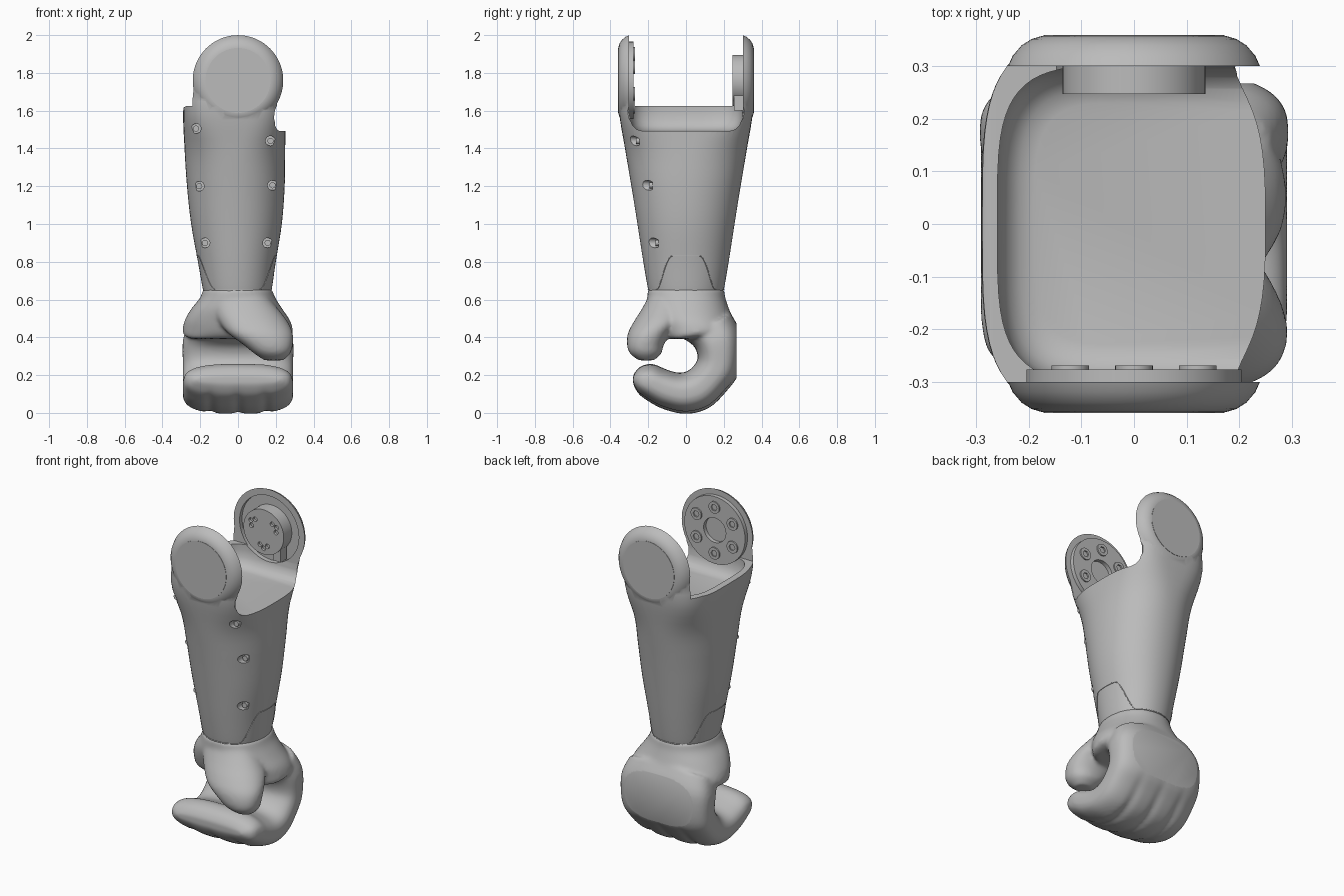
import bpy, bmesh, math
from mathutils import Vector

cube = bpy.data.objects.get("Cube")
if cube:
    bpy.data.objects.remove(cube)

grey = bpy.data.materials.new("plain_grey")
grey.use_nodes = True
grey.diffuse_color = (0.5, 0.5, 0.5, 1)
grey.node_tree.nodes["Principled BSDF"].inputs["Base Color"].default_value = grey.diffuse_color


# ---- helpers ----
def link(name, bm):
    bmesh.ops.recalc_face_normals(bm, faces=bm.faces)
    mesh = bpy.data.meshes.new(name)
    bm.to_mesh(mesh)
    bm.free()
    mesh.materials.append(grey)
    obj = bpy.data.objects.new(name, mesh)
    bpy.context.collection.objects.link(obj)
    return obj


def add_loft(bm, rings):
    rows = [[bm.verts.new(p) for p in ring] for ring in rings]
    n = len(rows[0])
    for a, b in zip(rows, rows[1:]):
        for i in range(n):
            j = (i + 1) % n
            bm.faces.new((a[i], a[j], b[j], b[i]))
    bm.faces.new(rows[0])
    bm.faces.new(rows[-1][::-1])


def loft(name, rings):
    bm = bmesh.new()
    add_loft(bm, rings)
    return link(name, bm)


def turned(name, x, z, profile, seg=48):
    """Solid turned about an axis along y; profile holds (y, radius)."""
    ang = [math.tau * i / seg for i in range(seg)]
    return loft(name, [[(x + r * math.cos(a), y, z + r * math.sin(a)) for a in ang]
                       for y, r in profile])


def disc(name, x, z, y0, y1, r, seg=24):
    return turned(name, x, z, [(y0, r), (y1, r)], seg)


def box(name, x0, x1, y0, y1, z0, z1):
    return loft(name, [[(x0, y0, z), (x1, y0, z), (x1, y1, z), (x0, y1, z)] for z in (z0, z1)])


def apply_mods(obj):
    dg = bpy.context.evaluated_depsgraph_get()
    mesh = bpy.data.meshes.new_from_object(obj.evaluated_get(dg))
    obj.modifiers.clear()
    obj.data = mesh


def boolean(obj, cutter, op="DIFFERENCE"):
    m = obj.modifiers.new("cut", "BOOLEAN")
    m.solver = "EXACT"
    m.operation = op
    m.object = cutter
    apply_mods(obj)
    bpy.data.objects.remove(cutter)


def smooth(rows, sub=4):
    """Curve through the rows of numbers, with extra rows in between."""
    out = []
    for i in range(len(rows) - 1):
        quad = (rows[max(i - 1, 0)], rows[i], rows[i + 1], rows[min(i + 2, len(rows) - 1)])
        for k in range(sub):
            t = k / sub
            out.append([b + t / 2 * (c - a + t * (2 * a - 5 * b + 4 * c - d + t * (3 * (b - c) + d - a)))
                        for a, b, c, d in zip(*quad)])
    return out + [list(rows[-1])]


def power(v, n):
    return math.copysign(abs(v) ** (2 / n), v)


def oval_point(x0, x1, y0, y1, n, z, a):
    return Vector(((x0 + x1) / 2 + (x1 - x0) / 2 * power(math.cos(a), n),
                   (y0 + y1) / 2 + (y1 - y0) / 2 * power(math.sin(a), n), z))


def oval(x0, x1, y0, y1, n, z, seg=72):
    return [oval_point(x0, x1, y0, y1, n, z, math.tau * i / seg) for i in range(seg)]


# ---- forearm: lofted shell, trimmed to its side outline and scooped out on top ----
ARM = smooth([(0.6, -0.17, 0.165, 0.185, 2.1), (0.65, -0.185, 0.178, 0.2, 2.1),
              (0.8, -0.212, 0.2, 0.226, 2.1), (1.0, -0.248, 0.232, 0.257, 2.1),
              (1.2, -0.27, 0.247, 0.289, 2.15), (1.4, -0.283, 0.25, 0.323, 2.4),
              (1.6, -0.29, 0.252, 0.355, 3.8), (1.78, -0.268, 0.26, 0.356, 4)])


def arm_at(z):
    for a, b in zip(ARM, ARM[1:]):
        if z <= b[0]:
            t = (z - a[0]) / (b[0] - a[0])
            _, x0, x1, hy, n = [p + (q - p) * t for p, q in zip(a, b)]
            return x0, x1, -hy, hy, n


EAR_Z, EAR_R = 1.76, 0.24
forearm = loft("forearm", [oval(x0, x1, -hy, hy, n, z) for z, x0, x1, hy, n in ARM])
ear_side = [(0.358, 0.175), (0.352, 0.195), (0.34, 0.214), (0.32, 0.231), (0.3, EAR_R)]
ears = turned("ear_blank", 0, EAR_Z, [(-y, r) for y, r in ear_side] + ear_side[::-1], 72)
boolean(forearm, ears, "UNION")

arc = [math.radians(165 - 5 * i) for i in range(39)]
outline = [(-0.5, 0.3), (-0.5, 1.612), (-0.29, 1.615), (-0.265, 1.63), (-0.252, 1.66), (-0.246, 1.74)]
outline += [((EAR_R + 0.001) * math.cos(a), EAR_Z + (EAR_R + 0.001) * math.sin(a)) for a in arc]
outline += [(0.195, 1.6), (0.19, 1.56), (0.2, 1.52), (0.225, 1.5), (0.5, 1.497), (0.5, 0.3)]
boolean(forearm, loft("trim", [[(x, y, z) for x, z in outline] for y in (-0.6, 0.6)]), "INTERSECT")

# scoop with a round back wall and a filleted floor, then the gap between the ears
scoop = []
for z, inset in ((1.492, 0.07), (1.5, 0.042), (1.52, 0.02), (1.55, 0.006), (1.59, 0), (1.8, 0)):
    hx, hy = 0.26 - inset, 0.301 - inset
    wall = [oval_point(-hx, hx, -hy, hy, 4, z, math.pi / 2 + math.pi * i / 32) for i in range(33)]
    scoop.append(wall + [(1, -hy, z), (1, hy, z)])
boolean(forearm, loft("scoop", scoop))
boolean(forearm, box("ear_gap", -1, 1, -0.301, 0.301, 1.625, 3))
boolean(forearm, disc("recess", 0, EAR_Z, 0.25, 0.325, 0.2, 64))

# ---- screws sunk into the front of the forearm ----
for i, (x, z) in enumerate([(-0.222, 1.505), (0.172, 1.44), (-0.205, 1.2),
                            (0.183, 1.205), (-0.175, 0.9), (0.157, 0.9)]):
    x0, x1, y0, _, n = arm_at(z)
    rel = abs(x - (x0 + x1) / 2) / ((x1 - x0) / 2)
    y = y0 * (1 - rel ** n) ** (1 / n)
    boolean(forearm, disc("hole", x, z, -0.7, y + 0.025, 0.026))
    disc(f"forearm_screw_{i + 1}", x, z, y + 0.008, y + 0.03, 0.016)

# ---- ear covers, bearing plate and motor ----
for name, s in (("front_cover", -1), ("back_cover", 1)):
    disc(name, 0, EAR_Z, s * 0.34, s * 0.36, 0.172, 64)

plate = disc("bearing_plate", 0, EAR_Z, -0.31, -0.277, 0.205, 64)
boolean(plate, disc("bore", 0, EAR_Z, -0.302, -0.2, 0.075, 40))
for i in range(6):
    a = math.tau * (i + 0.5) / 6
    x, z = 0.14 * math.cos(a), EAR_Z + 0.14 * math.sin(a)
    bolt = disc(f"bearing_bolt_{i + 1}", x, z, -0.29, -0.269, 0.036)
    boolean(bolt, disc("socket", x, z, -0.28, -0.2, 0.02, 6))

motor = disc("motor", 0, EAR_Z, 0.33, 0.247, 0.136, 64)
for i in range(3):
    for k in (-1, 0, 1):
        a = math.tau * i / 3 - math.pi / 2 + 0.3 * k
        r = 0.085 if k else 0.1
        x, z = r * math.cos(a), EAR_Z + r * math.sin(a)
        boolean(motor, disc("pit", x, z, 0.2, 0.262, 0.014, 16))
box("motor_connector", 0.06, 0.11, 0.255, 0.31, 1.6, 1.68)

# ---- wrist seam, rising in a rounded tab on both sides ----
seam = bpy.data.curves.new("wrist_seam", "CURVE")
seam.dimensions = "3D"
seam.bevel_depth = 0.0025
line = seam.splines.new("POLY")
steps = 240
line.points.add(steps - 1)
line.use_cyclic_u = True
for i, pt in enumerate(line.points):
    a = math.tau * i / steps
    t = min(1, max(0, (0.165 - abs(0.21 * math.sin(a))) / 0.105))
    z = 0.652 + 0.18 * t * t * (3 - 2 * t)
    pt.co = (*oval_point(*arm_at(z), z, a), 1)
seam.materials.append(grey)
bpy.context.collection.objects.link(bpy.data.objects.new("wrist_seam", seam))

# ---- hand: palm, thumb and curled fingers fused into one smooth skin ----
bm = bmesh.new()
# height, then x and y extents
PALM = [(0.655, -0.186, 0.18, -0.202, 0.202), (0.61, -0.2, 0.197, -0.204, 0.208),
        (0.55, -0.248, 0.235, -0.195, 0.228), (0.49, -0.282, 0.275, -0.175, 0.252),
        (0.44, -0.293, 0.29, -0.155, 0.268), (0.41, -0.285, 0.285, -0.135, 0.2),
        (0.392, -0.25, 0.25, -0.11, 0.05)]
THUMB = [(0.65, -0.13, 0.13, -0.19, 0), (0.6, -0.14, 0.17, -0.207, 0),
         (0.54, -0.13, 0.22, -0.24, 0), (0.48, -0.1, 0.265, -0.278, -0.02),
         (0.42, -0.05, 0.29, -0.308, -0.08), (0.36, 0.03, 0.29, -0.312, -0.118),
         (0.315, 0.085, 0.277, -0.297, -0.13), (0.278, 0.14, 0.24, -0.25, -0.17)]
for part in (PALM, THUMB):
    add_loft(bm, [oval(x0, x1, y0, y1, 2.2, z) for z, x0, x1, y0, y1 in smooth(part)])

# each station: outer y, z, inner y, z, half width, groove depth
CURL = [(-0.28, 0.15, -0.28, 0.2, 0.23, 0.06), (-0.25, 0.1, -0.245, 0.243, 0.275, 0.1),
        (-0.2, 0.062, -0.18, 0.26, 0.29, 0.14), (-0.12, 0.02, -0.11, 0.232, 0.292, 0.15),
        (0, -0.006, -0.04, 0.212, 0.292, 0.15), (0.12, 0.025, 0.01, 0.222, 0.292, 0.14),
        (0.215, 0.115, 0.05, 0.26, 0.292, 0.08), (0.282, 0.22, 0.062, 0.3, 0.292, 0),
        (0.29, 0.41, 0.045, 0.35, 0.292, 0), (0.235, 0.53, 0.0, 0.385, 0.265, 0)]
FULL = 2.8
rings = []
for oy, oz, iy, iz, hx, depth in smooth(CURL):
    o, i = Vector((0, oy, oz)), Vector((0, iy, iz))
    mid, half = (o + i) / 2, (o - i) / 2
    ring = []
    for side in (1, -1):
        for k in range(64):
            u = -side * math.cos(math.pi * (k + 0.5) / 64)
            v = (1 - abs(u) ** FULL) ** (1 / FULL)
            if side > 0:
                gap = min(abs(u * hx - g) for g in (-0.146, 0, 0.146))
                v *= 1 - depth * max(0, 1 - gap / 0.04) ** 1.5
            ring.append(mid + half * v * side + Vector((u * hx, 0, 0)))
    rings.append(ring)
add_loft(bm, rings)
hand = link("hand", bm)
skin = hand.modifiers.new("skin", "REMESH")
skin.mode = "VOXEL"
skin.voxel_size = 0.01
soft = hand.modifiers.new("soft", "SMOOTH")
soft.factor = 0.5
soft.iterations = 12
apply_mods(hand)

# flat pad on the back of the hand
boolean(hand, box("pad_cut", -1, 1, 0.267, 1, -0.5, 1))

# ---- shading ----
bpy.ops.object.select_all(action="DESELECT")
for obj in bpy.context.collection.objects:
    if obj.type == "MESH" and grey.name in obj.data.materials:
        obj.select_set(True)
        bpy.context.view_layer.objects.active = obj
bpy.ops.object.shade_smooth_by_angle(angle=math.radians(32))
